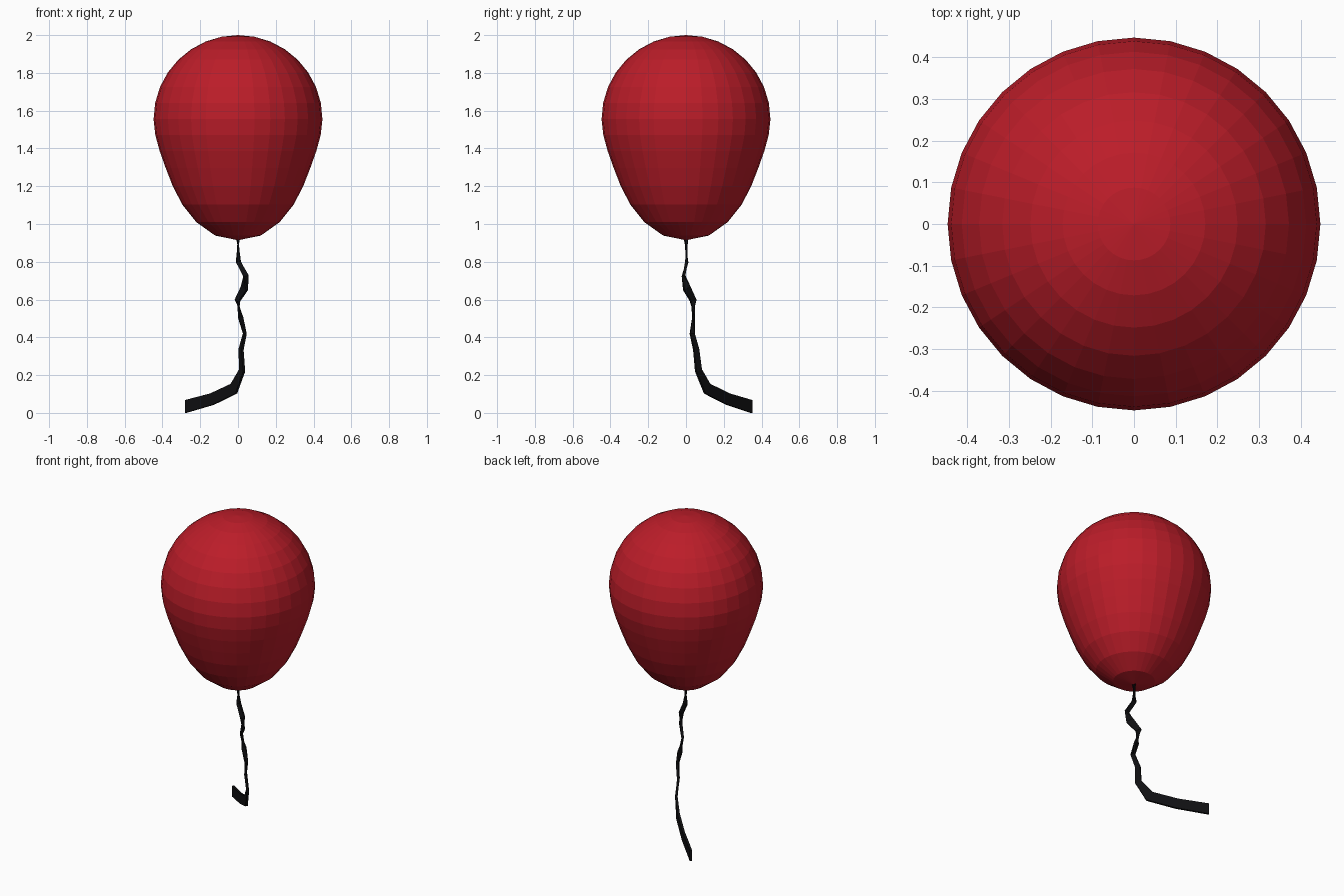
import bpy, bmesh, math
from mathutils import Vector

if "Cube" in bpy.data.objects:
    bpy.data.objects.remove(bpy.data.objects["Cube"])


def make_object(name, bm, color):
    bmesh.ops.recalc_face_normals(bm, faces=bm.faces[:])
    me = bpy.data.meshes.new(name)
    bm.to_mesh(me)
    bm.free()
    mat = bpy.data.materials.new(name + "_material")
    mat.diffuse_color = (*color, 1)
    mat.use_nodes = True
    mat.node_tree.nodes["Principled BSDF"].inputs["Base Color"].default_value = mat.diffuse_color
    me.materials.append(mat)
    ob = bpy.data.objects.new(name, me)
    bpy.context.collection.objects.link(ob)
    return ob


# Balloon: faceted sphere whose lower rings are stretched into a teardrop
R, MID, SIDES = 0.447, 1.555, 32
bm = bmesh.new()
rings = [(R * math.sin(i * math.pi / 16), MID + 0.445 * math.cos(i * math.pi / 16))
         for i in range(1, 9)]
rings += [(0.438, 1.472), (0.415, 1.387), (0.383, 1.297),
          (0.346, 1.202), (0.295, 1.103), (0.221, 1.01), (0.121, 0.939)]
loops = []
for r, z in rings:
    loops.append([bm.verts.new((r * math.cos(2 * math.pi * k / SIDES),
                                r * math.sin(2 * math.pi * k / SIDES), z))
                  for k in range(SIDES)])
top = bm.verts.new((0, 0, 2))
bottom = bm.verts.new((0, 0, 0.914))
for k in range(SIDES):
    n = (k + 1) % SIDES
    bm.faces.new((top, loops[0][k], loops[0][n]))
    bm.faces.new((bottom, loops[-1][n], loops[-1][k]))
    for a, b in zip(loops, loops[1:]):
        bm.faces.new((a[k], b[k], b[n], a[n]))
make_object("balloon", bm, (0.5, 0.012, 0.022))

# String: flat ribbon standing on edge, swept along a wavy path
path = [Vector(p) for p in (
    (0, 0, 0.93), (0.002, 0.004, 0.80), (0.042, -0.013, 0.725),
    (0.034, 0.004, 0.66), (-0.003, 0.038, 0.595), (0.014, 0.04, 0.505),
    (0.036, 0.033, 0.42), (0.016, 0.054, 0.335), (0.022, 0.066, 0.225),
    (-0.022, 0.112, 0.128), (-0.137, 0.222, 0.073), (-0.277, 0.346, 0.034))]
bm = bmesh.new()
sections = []
for i, p in enumerate(path):
    t = (path[min(i + 1, len(path) - 1)] - path[max(i - 1, 0)]).normalized()
    up = Vector((-0.05, 0.04, 1)) if i < len(path) - 1 else Vector((0, 0, 1))
    w = up - t * up.dot(t)
    half = min(0.031, 0.009 + 0.026 * w.length)
    w.normalize()
    s = t.cross(w).normalized() * 0.007
    if i == len(path) - 1:
        w = Vector((0, 0, 1))      # tail end is cut straight
        half = 0.034
    w *= half
    sections.append([bm.verts.new(p + v) for v in (w + s, w - s, -w - s, s - w)])
for a, b in zip(sections, sections[1:]):
    for k in range(4):
        n = (k + 1) % 4
        bm.faces.new((a[k], a[n], b[n], b[k]))
bm.faces.new(sections[0])
bm.faces.new(sections[-1])
make_object("string", bm, (0.005, 0.005, 0.006))
